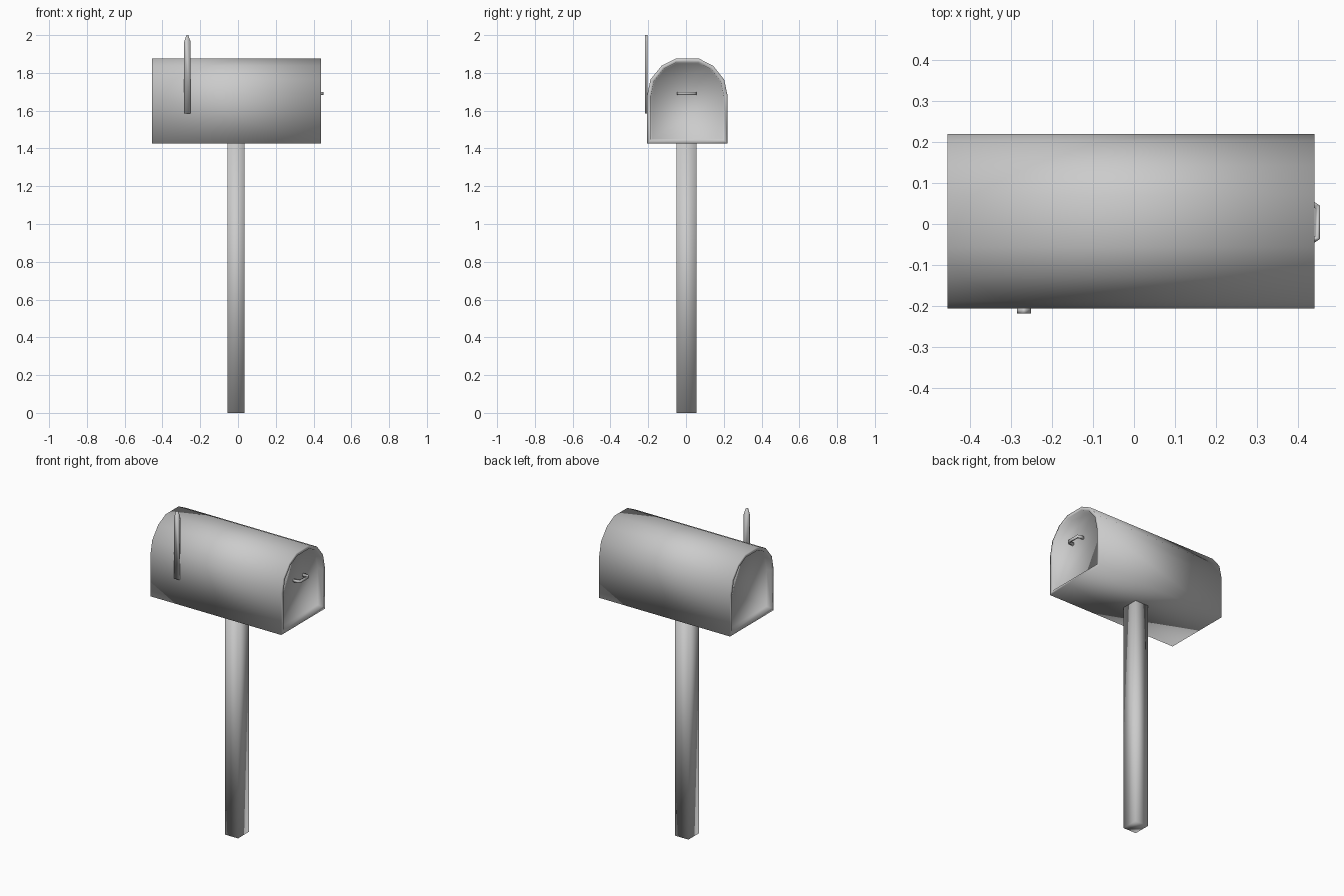
import bpy, bmesh
from mathutils import Vector

if "Cube" in bpy.data.objects:
    bpy.data.objects.remove(bpy.data.objects["Cube"])


def finish(bm, name):
    bmesh.ops.recalc_face_normals(bm, faces=bm.faces)
    mesh = bpy.data.meshes.new(name)
    bm.to_mesh(mesh)
    bm.free()
    for p in mesh.polygons:
        p.use_smooth = True
    obj = bpy.data.objects.new(name, mesh)
    bpy.context.collection.objects.link(obj)
    return obj


def prism(points, direction):
    """Extrude a closed outline along a direction."""
    bm = bmesh.new()
    face = bm.faces.new([bm.verts.new(p) for p in points])
    ext = bmesh.ops.extrude_face_region(bm, geom=[face], use_keep_orig=True)
    moved = [g for g in ext["geom"] if isinstance(g, bmesh.types.BMVert)]
    bmesh.ops.translate(bm, verts=moved, vec=Vector(direction))
    bmesh.ops.recalc_face_normals(bm, faces=bm.faces)
    return bm


# Post
post = [(-0.055, -0.05, 0), (0.035, -0.05, 0), (0.035, 0.055, 0), (-0.055, 0.055, 0)]
finish(prism(post, (0, 0, 1.43)), "post")

# Arched box with both end panels set back inside a rim
half = [(0.213, 1.425), (0.213, 1.68), (0.195, 1.765), (0.136, 1.838), (0.063, 1.875)]
outline = half + [(-y, z) for y, z in reversed(half)]
bm = prism([(-0.455, y + 0.007, z) for y, z in outline], (0.895, 0, 0))
ends = [f for f in bm.faces if abs(f.normal.x) > 0.9]
for end in ends:
    bmesh.ops.inset_region(bm, faces=[end], thickness=0.02, use_even_offset=True)
    inward = -0.03 if end.calc_center_median().x > 0 else 0.03
    bmesh.ops.inset_region(bm, faces=[end], thickness=0.006, use_even_offset=True)
    bmesh.ops.translate(bm, verts=end.verts, vec=(inward, 0, 0))
finish(bm, "mailbox_body")

# Raised signal flag with a pointed tip
flag = [(-0.285, 1.585), (-0.251, 1.585), (-0.251, 1.965), (-0.263, 2.0),
        (-0.273, 2.0), (-0.285, 1.965)]
finish(prism([(x, -0.218, z) for x, z in flag], (0, 0.013, 0)), "flag")

# Door handle: square-section bar swept along a bent path
outer = [(0.405, 0.055), (0.438, 0.055), (0.453, 0.045),
         (0.453, -0.037), (0.438, -0.047), (0.405, -0.047)]
inner = [(0.405, 0.043), (0.434, 0.043), (0.443, 0.037),
         (0.443, -0.029), (0.434, -0.035), (0.405, -0.035)]
bar = [(x, y, 1.684) for x, y in outer + inner[::-1]]
finish(prism(bar, (0, 0, 0.016)), "door_handle")
